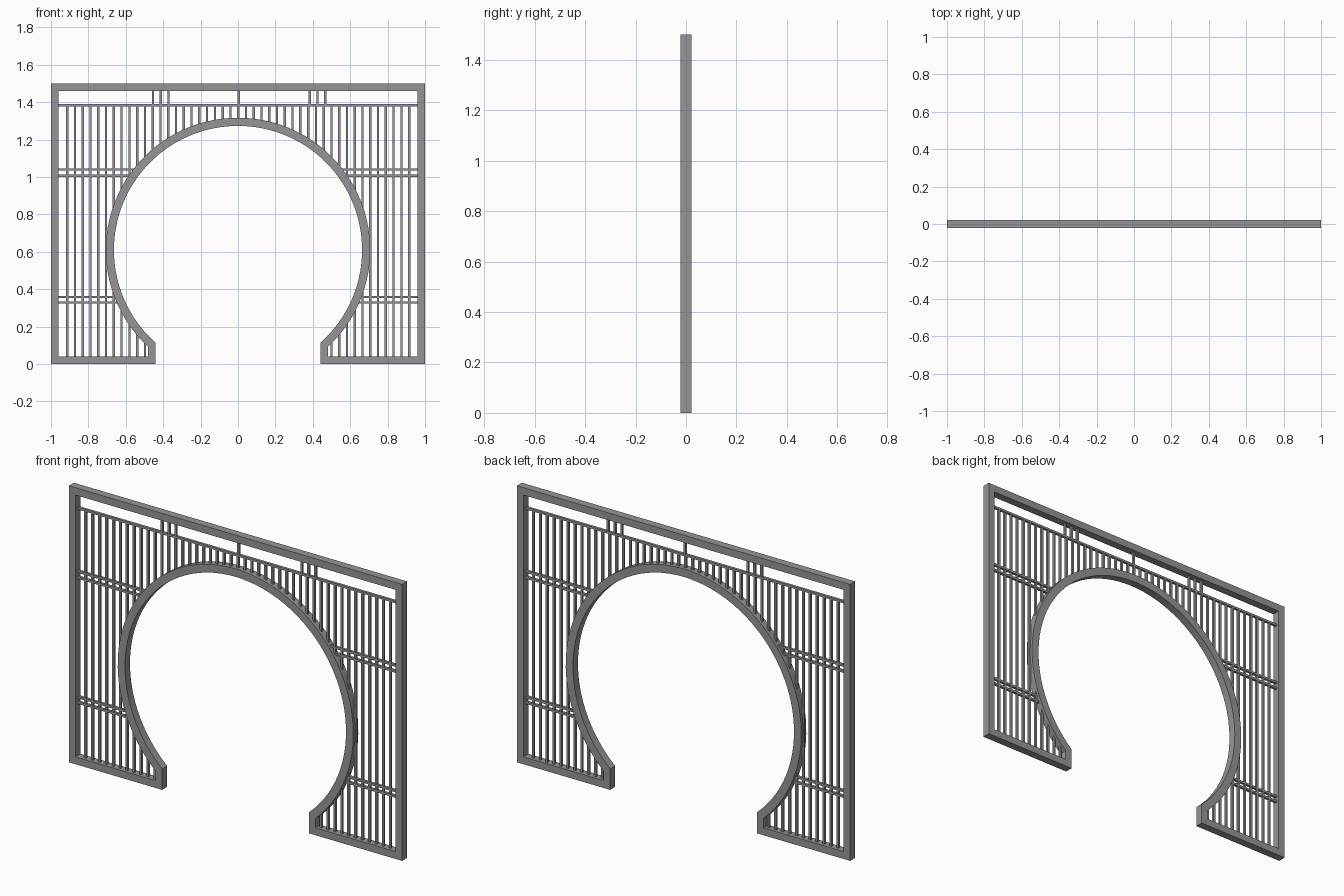
import bpy, bmesh, math

if "Cube" in bpy.data.objects:
    bpy.data.objects.remove(bpy.data.objects["Cube"])

CZ = 0.61            # height of the moon gate centre
DEPTH = 0.0215       # half depth of the frame
R_IN, R_OUT = 0.6635, 0.707
RING_MID = 0.685     # radius where bars end, hidden inside the ring
BAR = 0.006          # half thickness of bars
SEGS = 72

# Dark grey paint
paint = bpy.data.materials.new("dark_grey")
paint.diffuse_color = (0.3, 0.3, 0.3, 1)
paint.use_nodes = True
paint.node_tree.nodes["Principled BSDF"].inputs["Base Color"].default_value = paint.diffuse_color


def finish(name, bm):
    bmesh.ops.recalc_face_normals(bm, faces=bm.faces)
    mesh = bpy.data.meshes.new(name)
    bm.to_mesh(mesh)
    bm.free()
    mesh.materials.append(paint)
    obj = bpy.data.objects.new(name, mesh)
    bpy.context.collection.objects.link(obj)
    return obj


def outline(inset, radius):
    # rectangle with a keyhole arch cut up from the bottom edge
    s, b, t, foot = 1 - inset, inset, 1.5 - inset, 0.44 + inset
    a = math.acos(foot / radius)
    pts = [(foot, b)]
    for i in range(SEGS + 1):
        ang = -a + (math.pi + 2 * a) * i / SEGS
        pts.append((radius * math.cos(ang), CZ + radius * math.sin(ang)))
    return pts + [(-foot, b), (-s, b), (-s, t), (s, t), (s, b)]


def add_box(bm, x0, x1, z0, z1, half_y=BAR):
    verts = bmesh.ops.create_cube(bm, size=1)["verts"]
    for v in verts:
        v.co.x = x1 if v.co.x > 0 else x0
        v.co.y = half_y if v.co.y > 0 else -half_y
        v.co.z = z1 if v.co.z > 0 else z0


# Outer frame and ring: one continuous band between two outlines
bm = bmesh.new()
loops = [[bm.verts.new((x, y, z)) for x, z in outline(inset, r)]
         for inset, r, y in ((0, R_IN, -DEPTH), (0.04, R_OUT, -DEPTH),
                             (0.04, R_OUT, DEPTH), (0, R_IN, DEPTH))]
n = len(loops[0])
for k in range(4):
    la, lb = loops[k], loops[(k + 1) % 4]
    for i in range(n):
        j = (i + 1) % n
        bm.faces.new((la[i], la[j], lb[j], lb[i]))
frame = finish("frame", bm)
bpy.context.view_layer.objects.active = frame
frame.select_set(True)
bpy.ops.object.shade_smooth_by_angle(angle=math.radians(30))

# Vertical bars, interrupted by the round opening
bm = bmesh.new()
TOP = 1.384
for k in range(-22, 23):
    x = 0.001 + k * 0.04155
    if abs(x) >= RING_MID:
        add_box(bm, x - BAR, x + BAR, 0.03, TOP)
        continue
    h = math.sqrt(RING_MID ** 2 - x * x)
    add_box(bm, x - BAR, x + BAR, CZ + h, TOP)
    if abs(x) > 0.48:
        add_box(bm, x - BAR, x + BAR, 0.03, CZ - h)
finish("vertical_bars", bm)

# Horizontal rails: full-width top rail and paired side rails
bm = bmesh.new()
add_box(bm, -0.97, 0.97, TOP - BAR, TOP + BAR, 0.007)
for z in (1.04, 1.007, 0.359, 0.329):
    x = math.sqrt(RING_MID ** 2 - (z - CZ) ** 2)
    for x0, x1 in ((-0.97, -x), (x, 0.97)):
        add_box(bm, x0, x1, z - BAR, z + BAR, 0.007)
finish("horizontal_rails", bm)

# Short struts between top rail and top beam
bm = bmesh.new()
for x in (-0.455, -0.413, -0.372, 0.004, 0.384, 0.425, 0.467):
    add_box(bm, x - BAR, x + BAR, TOP, 1.47)
finish("top_struts", bm)
